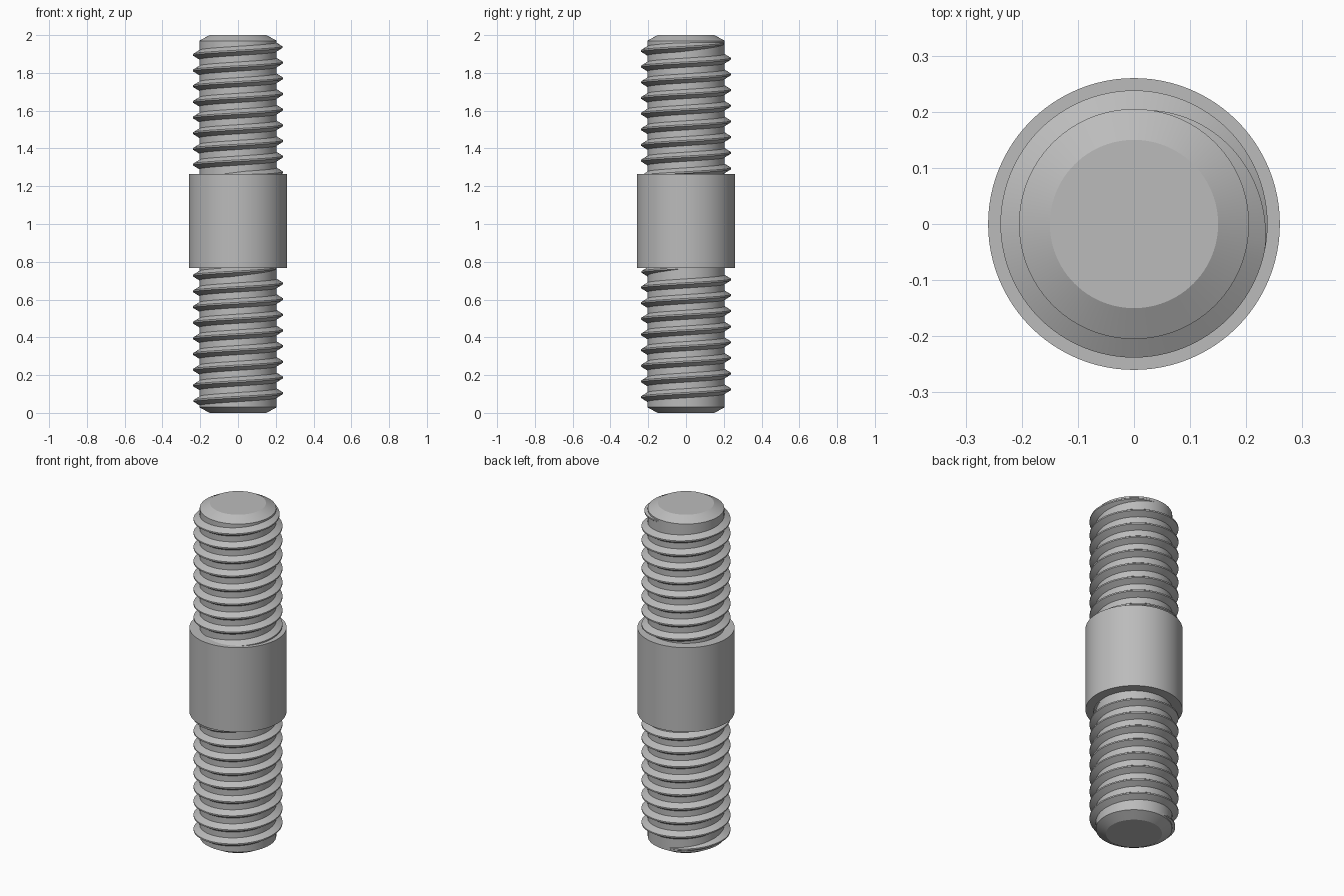
import bpy, bmesh, math

cube = bpy.data.objects.get("Cube")
if cube:
    bpy.data.objects.remove(cube, do_unlink=True)

STEPS = 96          # segments per turn
CORE_R = 0.205
CREST_R = 0.238
PITCH = 0.083
TURNS = 8.75

steel = bpy.data.materials.new("steel_grey")
steel.use_nodes = True
steel.diffuse_color = (0.5, 0.5, 0.5, 1)
steel.node_tree.nodes["Principled BSDF"].inputs["Base Color"].default_value = (0.5, 0.5, 0.5, 1)


def finish(name, bm):
    bmesh.ops.recalc_face_normals(bm, faces=bm.faces)
    mesh = bpy.data.meshes.new(name)
    bm.to_mesh(mesh)
    bm.free()
    obj = bpy.data.objects.new(name, mesh)
    bpy.context.collection.objects.link(obj)
    mesh.materials.append(steel)
    bpy.ops.object.select_all(action='DESELECT')
    obj.select_set(True)
    bpy.context.view_layer.objects.active = obj
    bpy.ops.object.shade_smooth_by_angle(angle=math.radians(20))
    return obj


def lathe(name, profile):
    """Revolve an (r, z) profile and cap both ends."""
    bm = bmesh.new()
    rings = []
    for r, z in profile:
        rings.append([bm.verts.new((r * math.cos(a), r * math.sin(a), z))
                      for a in (2 * math.pi * i / STEPS for i in range(STEPS))])
    for low, high in zip(rings, rings[1:]):
        for i in range(STEPS):
            j = (i + 1) % STEPS
            bm.faces.new((low[i], low[j], high[j], high[i]))
    bm.faces.new(rings[0])
    bm.faces.new(rings[-1])
    return finish(name, bm)


def thread(name, flip):
    """Sweep a ridge along a right-handed helix, fading out at both ends."""
    bm = bmesh.new()
    total = int(TURNS * STEPS)
    fade = STEPS * 0.28
    rows = []
    for i in range(total + 1):
        turn = i / STEPS
        angle = 2 * math.pi * turn + math.pi / 2
        z = 0.042 + PITCH * turn
        size = min(1, i / fade, (total - i) / fade)
        # Ridge section: buried base, sloped flanks, narrow crest
        crest = CORE_R - 0.003 + (CREST_R - CORE_R + 0.003) * size
        half = 0.008 + 0.020 * size
        section = ((CORE_R - 0.006, -half), (crest, -0.004),
                   (crest, 0.004), (CORE_R - 0.006, half))
        row = []
        for r, dz in section:
            x, y, h = r * math.cos(angle), r * math.sin(angle), z + dz
            row.append(bm.verts.new((-x, y, 2 - h) if flip else (x, y, h)))
        rows.append(row)
    for a, b in zip(rows, rows[1:]):
        for k in range(4):
            n = (k + 1) % 4
            bm.faces.new((a[k], a[n], b[n], b[k]))
    bm.faces.new(rows[0])
    bm.faces.new(rows[-1])
    return finish(name, bm)


# Chamfered rod, central collar and both threads
lathe("core_rod", [(0.15, 0), (CORE_R, 0.03), (CORE_R, 1.97), (0.15, 2)])
lathe("centre_collar", [(0.26, 0.766), (0.26, 1.265)])
thread("lower_thread", False)
thread("upper_thread", True)
